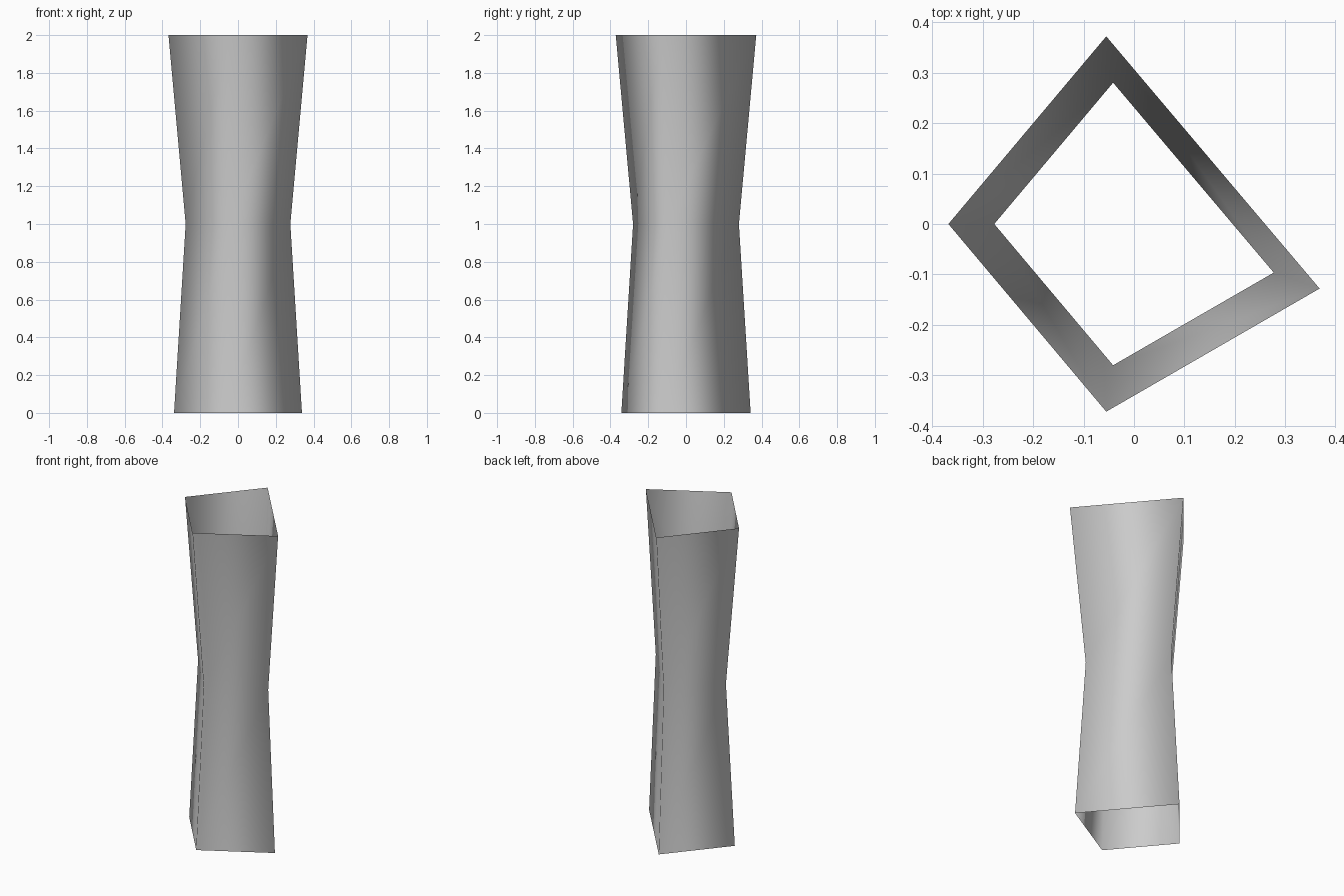
import bpy, bmesh

if "Cube" in bpy.data.objects:
    bpy.data.objects.remove(bpy.data.objects["Cube"])

# Four-cornered cross-section, measured at the top rim
PROFILE = [(-0.055, -0.372), (0.368, -0.128), (-0.055, 0.372), (-0.368, 0.0)]
# (height, scale) of each ring: flared ends, pinched waist
RINGS = [(0.0, 0.92), (1.0, 0.753), (2.0, 1.0)]

# Open, single-walled tube
bm = bmesh.new()
rings = [[bm.verts.new((x * s, y * s, z)) for x, y in PROFILE] for z, s in RINGS]
n = len(PROFILE)
for low, high in zip(rings, rings[1:]):
    for i in range(n):
        j = (i + 1) % n
        face = bm.faces.new((low[i], low[j], high[j], high[i]))
        face.smooth = True

mesh = bpy.data.meshes.new("pinched_tube")
bm.to_mesh(mesh)
bm.free()
tube = bpy.data.objects.new("pinched_tube", mesh)
bpy.context.collection.objects.link(tube)
